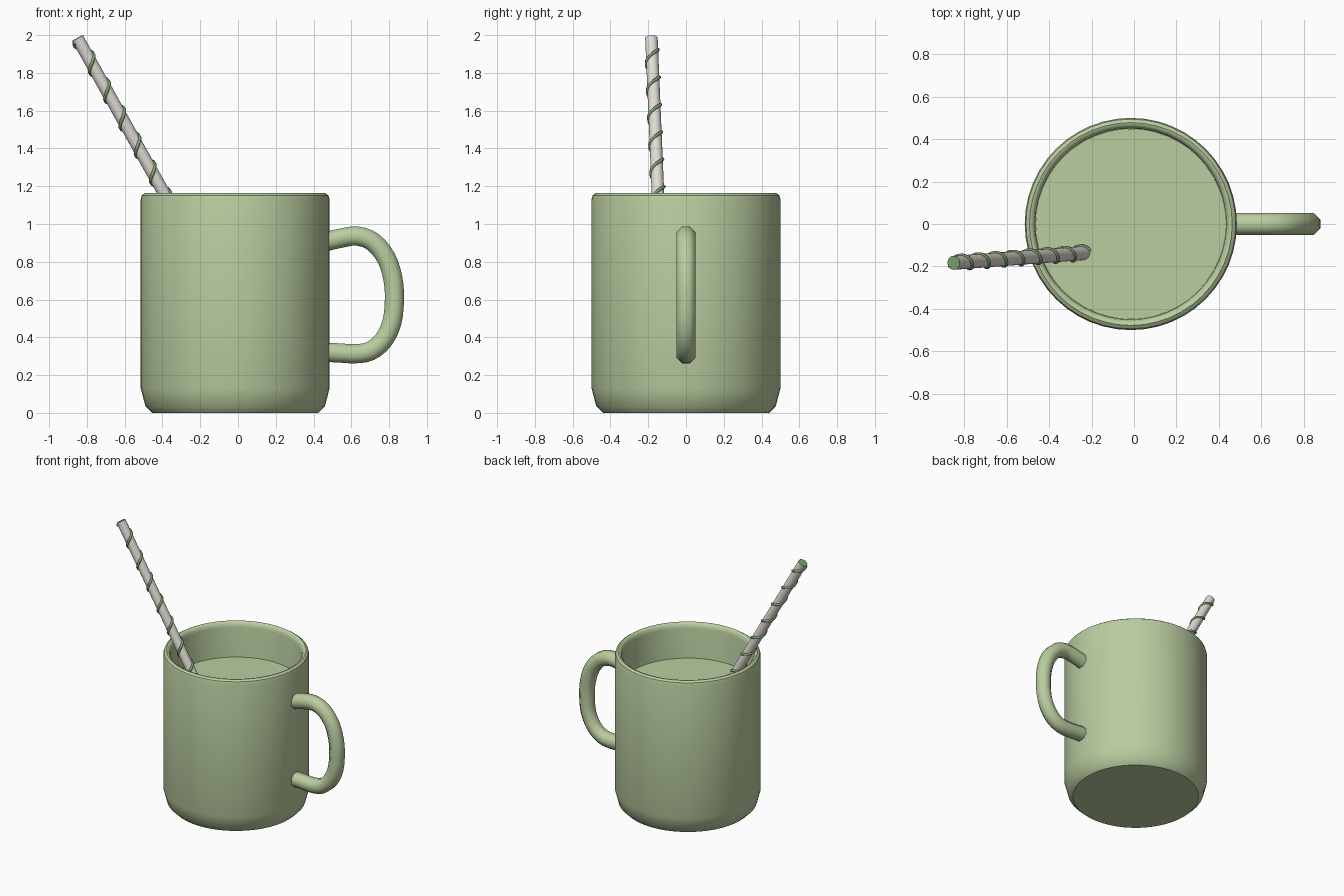
import bpy, bmesh, math
from mathutils import Vector

if "Cube" in bpy.data.objects:
    bpy.data.objects.remove(bpy.data.objects["Cube"])


def material(name, rgb):
    m = bpy.data.materials.new(name)
    lin = [((c / 255 + 0.055) / 1.055) ** 2.4 for c in rgb]
    m.diffuse_color = (*lin, 1)
    m.use_nodes = True
    m.node_tree.nodes["Principled BSDF"].inputs["Base Color"].default_value = m.diffuse_color
    return m


GREEN = material("sage green", (186, 205, 160))
STRAW = material("pale straw", (223, 218, 211))
STRIPE = material("leaf green", (124, 163, 112))
CX = -0.015  # mug axis


def finish(name, bm, mats, angle=40):
    bmesh.ops.recalc_face_normals(bm, faces=bm.faces)
    me = bpy.data.meshes.new(name)
    bm.to_mesh(me)
    bm.free()
    ob = bpy.data.objects.new(name, me)
    bpy.context.collection.objects.link(ob)
    for m in mats:
        me.materials.append(m)
    bpy.ops.object.select_all(action='DESELECT')
    ob.select_set(True)
    bpy.context.view_layer.objects.active = ob
    bpy.ops.object.shade_smooth_by_angle(angle=math.radians(angle))
    return ob


def skin(rings):
    """Join rings of points into a tube with flat end caps."""
    bm = bmesh.new()
    loops = [[bm.verts.new(p) for p in r] for r in rings]
    n = len(loops[0])
    for a, b in zip(loops, loops[1:]):
        for i in range(n):
            j = (i + 1) % n
            bm.faces.new((a[i], a[j], b[j], b[i]))
    bm.faces.new(loops[0])
    bm.faces.new(loops[-1])
    return bm


def lathe(profile, n=48):
    return skin([[(CX + r * math.cos(math.tau * i / n), r * math.sin(math.tau * i / n), z)
                  for i in range(n)] for r, z in profile])


def sweep(path, radius, n, up, offset=0.0):
    """Tube along a path; up fixes the section's orientation."""
    rings = []
    for k, p in enumerate(path):
        t = (path[min(k + 1, len(path) - 1)] - path[max(k - 1, 0)]).normalized()
        u = (up - t * up.dot(t)).normalized()
        v = t.cross(u)
        rings.append([p + (u * math.cos(a) + v * math.sin(a)) * radius
                      for a in (math.tau * (i + offset) / n for i in range(n))])
    return skin(rings)


# Mug body: chamfered foot, rounded rim, hollow inside
finish("mug_body", lathe([
    (0.44, 0), (0.475, 0.035), (0.5, 0.13), (0.5, 1.13), (0.494, 1.152), (0.478, 1.163),
    (0.466, 1.16), (0.455, 1.147), (0.45, 1.125), (0.45, 0.06)]), [GREEN])

# Drink surface
finish("drink", lathe([(0.449, 0.07), (0.449, 0.9)]), [GREEN])

# Handle: octagonal tube along a smoothed curve
ctrl = [Vector((x, 0, z)) for x, z in [
    (0.46, 0.905), (0.54, 0.924), (0.63, 0.936), (0.715, 0.905), (0.785, 0.82), (0.82, 0.71),
    (0.828, 0.60), (0.815, 0.48), (0.77, 0.385), (0.70, 0.327), (0.62, 0.313), (0.54, 0.317),
    (0.46, 0.321)]]
path = []
for i in range(len(ctrl) - 1):
    p0, p1, p2, p3 = (ctrl[max(0, min(len(ctrl) - 1, i + d))] for d in (-1, 0, 1, 2))
    for s in range(3):
        t = s / 3
        path.append(0.5 * (2 * p1 + (p2 - p0) * t + (2 * p0 - 5 * p1 + 4 * p2 - p3) * t * t
                           + (3 * p1 - p0 - 3 * p2 + p3) * t ** 3))
path.append(ctrl[-1])
finish("handle", sweep(path, 0.055, 8, Vector((0, 1, 0)), 0.5), [GREEN], 60)

# Straw: leaning tube with green ends
top = Vector((-0.85, -0.183, 1.984))
slope = Vector((-0.558, -0.042, 1))
axis = slope.normalized()
base = top - slope * (top.z - 0.13)
bm = sweep([base, top], 0.033, 20, Vector((1, 0, 0)))
for f in bm.faces:
    f.material_index = 1 if len(f.verts) > 4 else 0
finish("straw", bm, [STRAW, STRIPE])

# Raised spiral stripe wound round the straw
u = (Vector((1, 0, 0)) - axis * axis.x).normalized()
v = axis.cross(u)
helix = []
steps = 260
for k in range(steps + 1):
    z = 0.15 + (1.972 - 0.15) * k / steps
    a = math.tau * (z - 1.885) / 0.145
    helix.append(top - slope * (top.z - z) + (u * math.cos(a) + v * math.sin(a)) * 0.033)
finish("straw_stripe", sweep(helix, 0.009, 6, axis), [STRIPE], 70)
